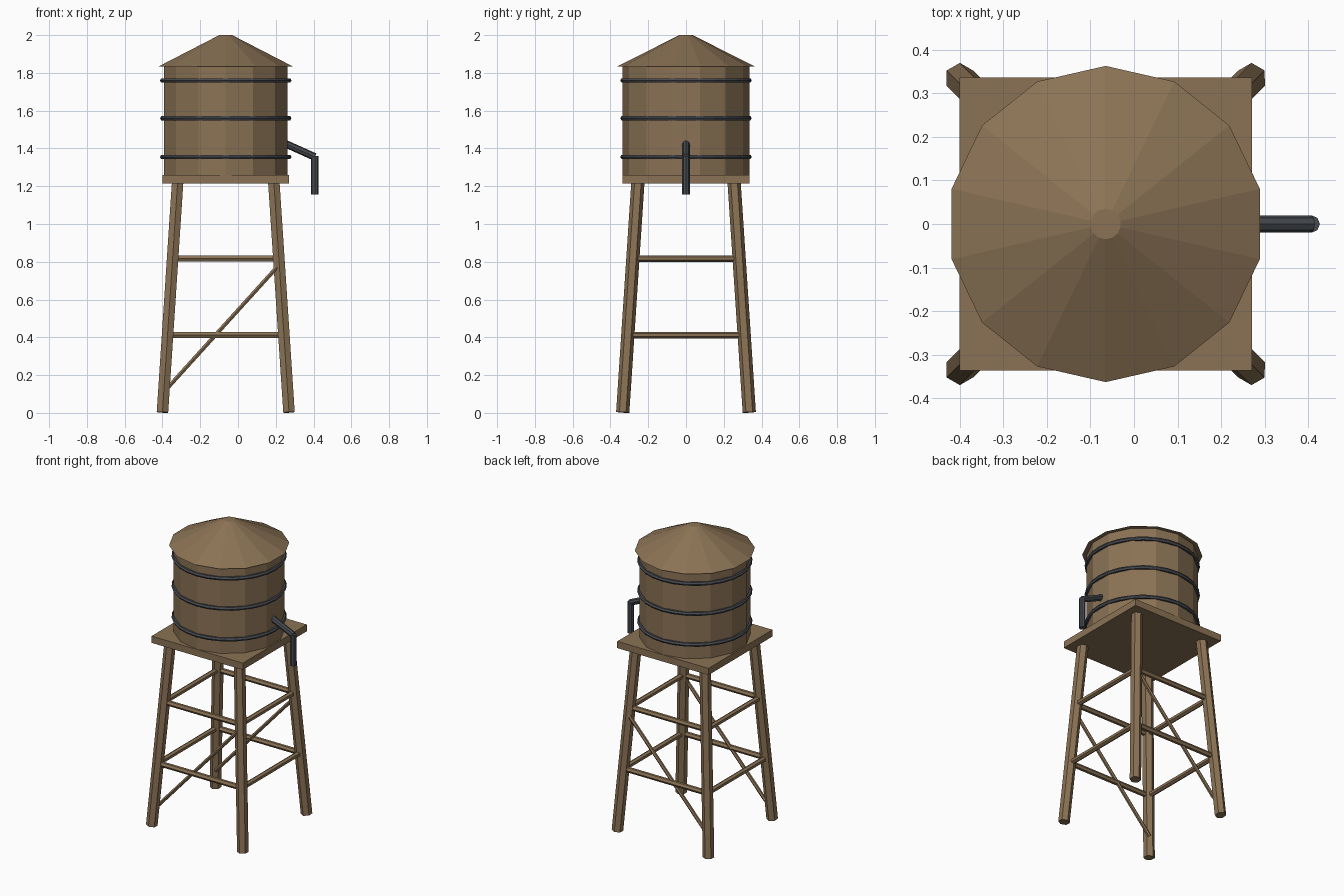
import bpy
import bmesh
import math
from mathutils import Vector

cube = bpy.data.objects.get("Cube")
if cube:
    bpy.data.objects.remove(cube, do_unlink=True)

CX = -0.065   # axis of the tower
SIDES = 14    # staves of tank and roof


def material(name, rgb):
    mat = bpy.data.materials.new(name)
    mat.use_nodes = True
    mat.diffuse_color = (*rgb, 1)
    mat.node_tree.nodes["Principled BSDF"].inputs["Base Color"].default_value = (*rgb, 1)
    return mat


wood = material("weathered_wood", (0.258, 0.171, 0.091))
metal = material("dark_metal", (0.064, 0.070, 0.080))


def add_object(name, bm, mat):
    bmesh.ops.recalc_face_normals(bm, faces=bm.faces)
    mesh = bpy.data.meshes.new(name)
    bm.to_mesh(mesh)
    bm.free()
    mesh.materials.append(mat)
    obj = bpy.data.objects.new(name, mesh)
    bpy.context.collection.objects.link(obj)
    return obj


def prism(name, start, end, r_start, r_end, sides, mat):
    """Capped, optionally tapered, many-sided bar between two points."""
    start, end = Vector(start), Vector(end)
    turn = Vector((0, 0, 1)).rotation_difference(end - start)
    bm = bmesh.new()
    rings = []
    for centre, r in ((start, r_start), (end, r_end)):
        angles = [math.tau * i / sides for i in range(sides)]
        rings.append([bm.verts.new(centre + turn @ Vector((r * math.sin(a), r * math.cos(a), 0)))
                      for a in angles])
    low, high = rings
    for i in range(sides):
        j = (i + 1) % sides
        bm.faces.new((low[i], low[j], high[j], high[i]))
    bm.faces.new(low)
    bm.faces.new(high)
    return add_object(name, bm, mat)


def ring(name, z, major, minor, segments, sides, mat):
    """Hoop around the tower axis."""
    bm = bmesh.new()
    loops = []
    for i in range(segments):
        a = math.tau * i / segments
        loop = []
        for k in range(sides):
            b = math.tau * k / sides
            r = major + minor * math.cos(b)
            loop.append(bm.verts.new((CX + r * math.sin(a), r * math.cos(a), z + minor * math.sin(b))))
        loops.append(loop)
    for i in range(segments):
        p, q = loops[i], loops[(i + 1) % segments]
        for k in range(sides):
            m = (k + 1) % sides
            bm.faces.new((p[k], q[k], q[m], p[m]))
    return add_object(name, bm, mat)


def leg_offset(z):
    return 0.335 - 0.08 * z / 1.215


# Tank and roof
prism("tank", (CX, 0, 1.25), (CX, 0, 1.84), 0.335, 0.335, SIDES, wood)
prism("roof", (CX, 0, 1.835), (CX, 0, 2.0), 0.363, 0.035, SIDES, wood)

# Metal hoops
for label, z in (("lower", 1.355), ("middle", 1.56), ("upper", 1.76)):
    ring(label + "_hoop", z, 0.335, 0.013, 2 * SIDES, 6, metal)

# Platform
bm = bmesh.new()
bmesh.ops.create_cube(bm, size=1)
for v in bm.verts:
    v.co = (CX + v.co.x * 0.672, v.co.y * 0.672, 1.2375 + v.co.z * 0.045)
add_object("platform", bm, wood)

# Splayed legs
for side_x, sx in (("right", -1), ("left", 1)):
    for side_y, sy in (("front", -1), ("back", 1)):
        foot, head = leg_offset(0), leg_offset(1.23)
        prism(f"{side_y}_{side_x}_leg", (CX + sx * foot, sy * foot, 0.003),
              (CX + sx * head, sy * head, 1.23), 0.035, 0.035, 6, wood)

# Horizontal braces on all four sides, at two heights
for label, z in (("lower", 0.412), ("upper", 0.817)):
    d = leg_offset(z)
    for side, s in (("front", -1), ("back", 1)):
        prism(f"{label}_{side}_brace", (CX - d, s * d, z), (CX + d, s * d, z),
              0.0175, 0.0175, 6, wood)
    for side, s in (("right", -1), ("left", 1)):
        prism(f"{label}_{side}_brace", (CX + s * d, -d, z), (CX + s * d, d, z),
              0.0175, 0.0175, 6, wood)

# Diagonal braces, front and back
for side, s in (("front", -1), ("back", 1)):
    prism(side + "_diagonal_brace", (-0.375, s * 0.302, 0.13), (0.208, s * 0.302, 0.773),
          0.012, 0.012, 6, wood)

# Outlet pipe
prism("spout_arm", (0.24, 0, 1.43), (0.407, 0, 1.355), 0.02, 0.02, 8, metal)
prism("spout_drop", (0.407, 0, 1.36), (0.407, 0, 1.155), 0.02, 0.02, 8, metal)
